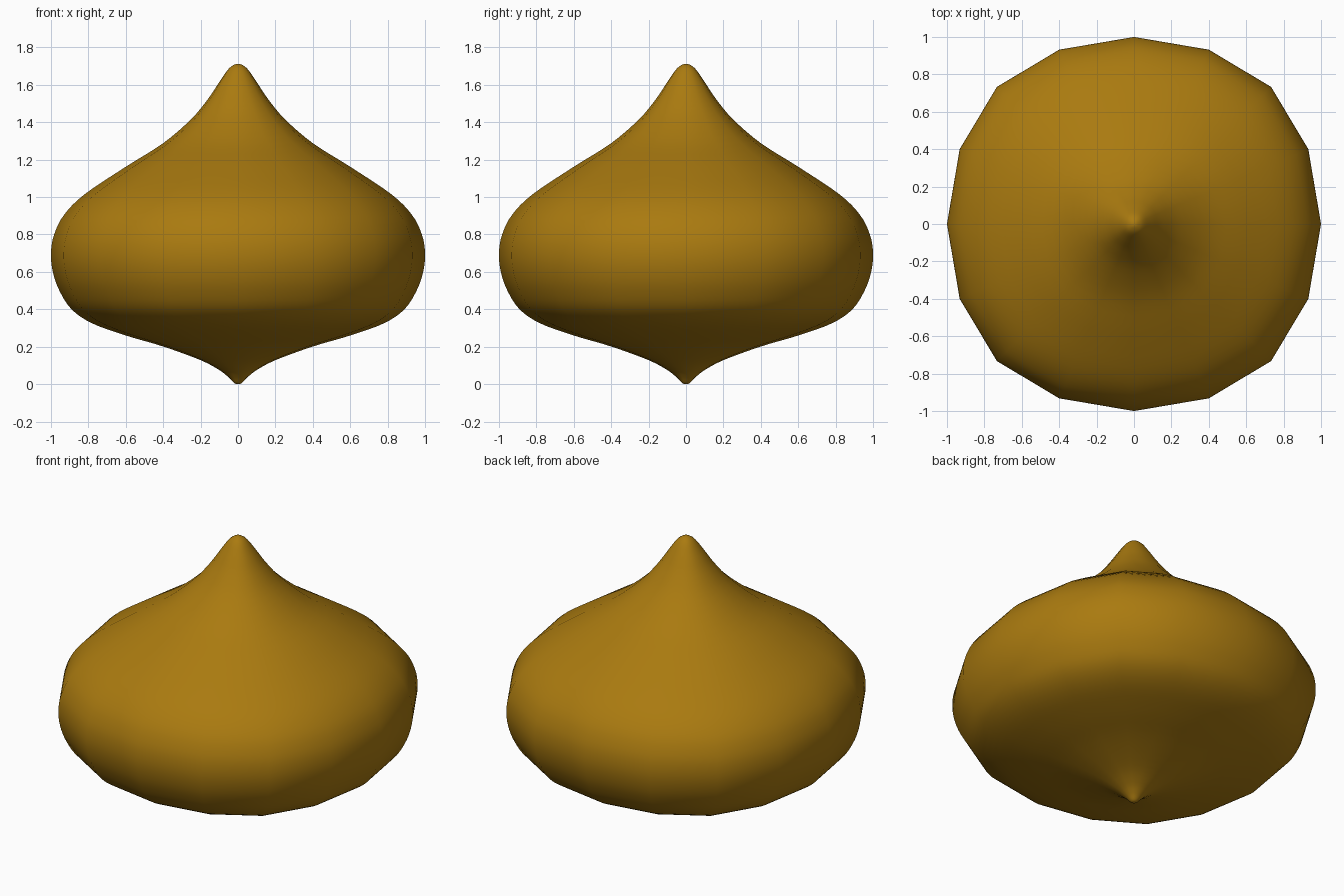
import bpy, bmesh, math
from mathutils import Vector

if "Cube" in bpy.data.objects:
    bpy.data.objects.remove(bpy.data.objects["Cube"])

# Half profile (radius, height), bottom tip to top tip
PROFILE = [(0, 0), (0.02, 0.006), (0.05, 0.036), (0.1, 0.075), (0.2, 0.128),
           (0.4, 0.201), (0.6, 0.26), (0.78, 0.325), (0.89, 0.4), (0.955, 0.5),
           (0.99, 0.6), (1.0, 0.7), (0.983, 0.8), (0.93, 0.905), (0.82, 1.015),
           (0.6, 1.162), (0.4, 1.288), (0.25, 1.417), (0.16, 1.525),
           (0.1, 1.615), (0.055, 1.68), (0.025, 1.705), (0, 1.712)]
# One quarter of the 16-sided, slightly squarish cross-section
QUARTER = [(1, 0), (0.932, 0.4), (0.733, 0.733), (0.4, 0.932)]
STEPS = 4


def smooth_curve(points, steps):
    """Catmull-Rom curve, mirrored past the axis so that the tips are round."""
    p = [Vector(q) for q in points]
    p = [Vector((-p[1].x, p[1].y))] + p + [Vector((-p[-2].x, p[-2].y))]
    out = []
    for a, b, c, d in zip(p, p[1:], p[2:], p[3:]):
        for i in range(steps):
            t = i / steps
            out.append(0.5 * (2 * b + (c - a) * t + (2 * a - 5 * b + 4 * c - d) * t ** 2
                              + (3 * b - a - 3 * c + d) * t ** 3))
    return out[1:]


section = list(QUARTER)
for _ in range(3):
    section += [(-y, x) for x, y in section[-4:]]

# Body: rings of the cross-section scaled along the profile
bm = bmesh.new()
rings = [[bm.verts.new((x * r, y * r, z)) for x, y in section]
         for r, z in smooth_curve(PROFILE, STEPS)]
bottom = bm.verts.new((0, 0, 0))
top = bm.verts.new((0, 0, PROFILE[-1][1]))
n = len(section)
for i in range(n):
    j = (i + 1) % n
    bm.faces.new((bottom, rings[0][j], rings[0][i]))
    bm.faces.new((top, rings[-1][i], rings[-1][j]))
    for lo, hi in zip(rings, rings[1:]):
        bm.faces.new((lo[i], lo[j], hi[j], hi[i]))
for f in bm.faces:
    f.smooth = True
bmesh.ops.recalc_face_normals(bm, faces=bm.faces)
mesh = bpy.data.meshes.new("onion_body")
bm.to_mesh(mesh)
bm.free()

gold = bpy.data.materials.new("golden brown")
gold.diffuse_color = (0.40, 0.195, 0.005, 1)
gold.use_nodes = True
gold.node_tree.nodes["Principled BSDF"].inputs["Base Color"].default_value = gold.diffuse_color
mesh.materials.append(gold)
bpy.context.collection.objects.link(bpy.data.objects.new("onion_body", mesh))
